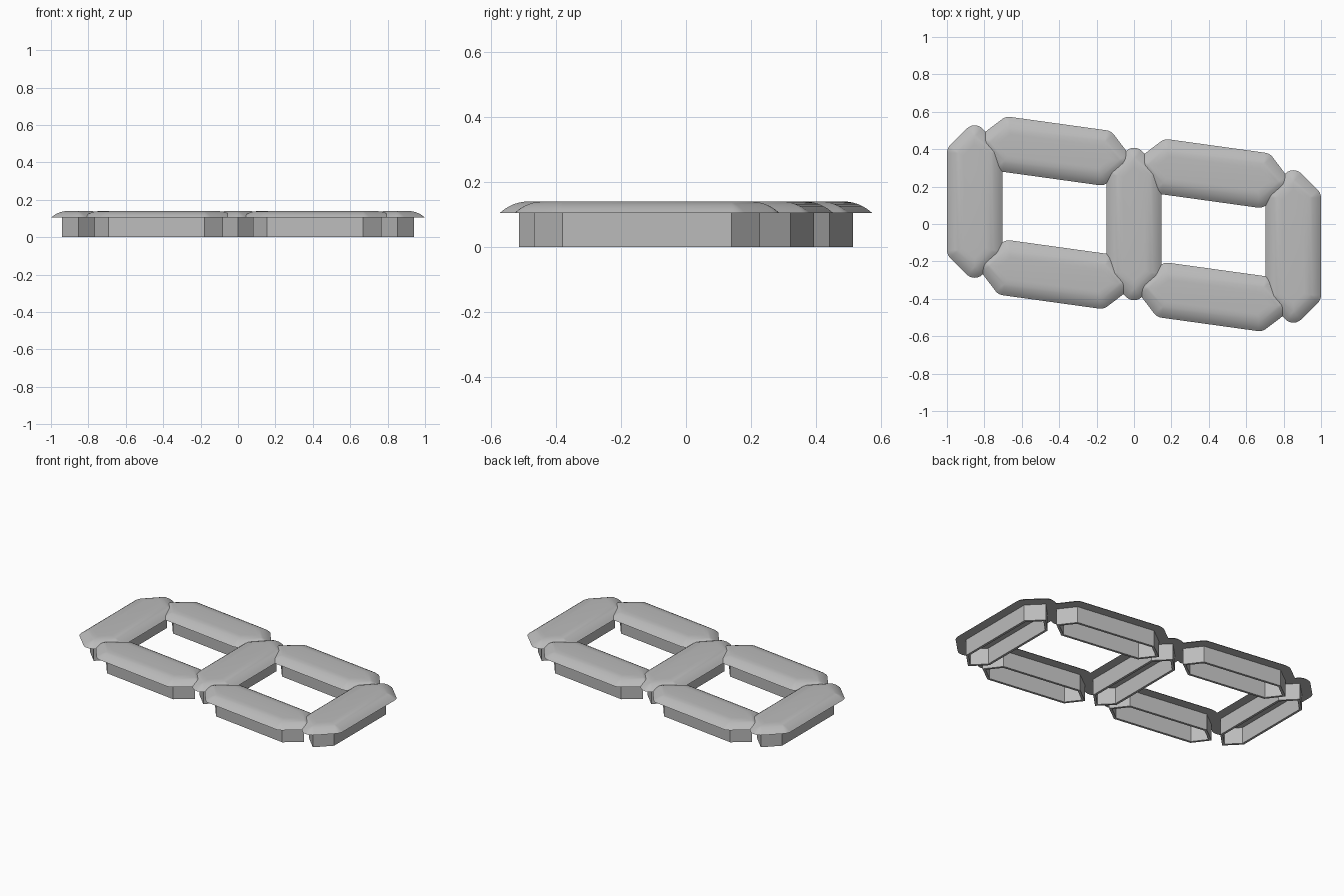
import bpy, bmesh
from math import pi, sin, cos, atan2, radians
from mathutils import Vector

cube = bpy.data.objects.get("Cube")
if cube:
    bpy.data.objects.remove(cube, do_unlink=True)

grey = bpy.data.materials.new("plain_grey")
grey.use_nodes = True
colour = (0.5, 0.5, 0.5, 1)
grey.diffuse_color = colour
grey.node_tree.nodes["Principled BSDF"].inputs["Base Color"].default_value = colour

HALF_WIDTH, TIP, CORNER = 0.088, 0.3475, 0.2595
WALL, BASE_TOP, CAP_BOTTOM, CAP_TOP = 0.015, 0.104, 0.104, 0.14
OVERHANG, ROUNDING = 0.06, 0.09

# Pointed bar footprint, long axis along x, counterclockwise
HEXAGON = [Vector(p) for p in (
    (TIP, 0), (CORNER, HALF_WIDTH), (-CORNER, HALF_WIDTH),
    (-TIP, 0), (-CORNER, -HALF_WIDTH), (CORNER, -HALF_WIDTH))]


def outline(offset, steps=6):
    """Footprint grown with round corners, or shrunk with sharp ones."""
    points = []
    for i, p in enumerate(HEXAGON):
        before = (p - HEXAGON[i - 1]).normalized()
        after = (HEXAGON[(i + 1) % 6] - p).normalized()
        n1, n2 = Vector((before.y, -before.x)), Vector((after.y, -after.x))
        start, turn = atan2(n1.y, n1.x), n1.angle(n2)
        mitre = (n1 + n2) / (1 + n1.dot(n2))
        for k in range(steps + 1):
            a = start + turn * k / steps
            push = Vector((cos(a), sin(a))) if offset > 0 else mitre
            points.append(p + push * offset)
    return points


def loft(bm, sections):
    """Skin a stack of (offset, height) outlines; return first and last rings."""
    rings = [[bm.verts.new((p.x, p.y, z)) for p in outline(d)] for d, z in sections]
    for low, high in zip(rings, rings[1:]):
        for i in range(len(low)):
            j = (i + 1) % len(low)
            bm.faces.new((low[i], low[j], high[j], high[i]))
    return rings[0], rings[-1]


def make_part(name, bm, place, angle):
    bmesh.ops.remove_doubles(bm, verts=bm.verts, dist=0.0001)
    mesh = bpy.data.meshes.new(name)
    bm.to_mesh(mesh)
    bm.free()
    mesh.materials.append(grey)
    obj = bpy.data.objects.new(name, mesh)
    bpy.context.collection.objects.link(obj)
    obj.location = (place[0], place[1], 0)
    obj.rotation_euler.z = angle
    bpy.ops.object.select_all(action='DESELECT')
    obj.select_set(True)
    bpy.context.view_layer.objects.active = obj
    bpy.ops.object.shade_smooth_by_angle(angle=radians(30))


def segment(name, x, y, angle):
    # Hollow base, open underneath
    bm = bmesh.new()
    ceiling = loft(bm, [(0, BASE_TOP), (0, 0), (-WALL, 0), (-WALL, BASE_TOP)])[1]
    bm.faces.new(ceiling)
    bmesh.ops.reverse_faces(bm, faces=bm.faces)
    make_part(name + "_base", bm, (x, y), angle)

    # Domed cap with an overhanging rim
    rise = CAP_TOP - CAP_BOTTOM
    radius = (ROUNDING ** 2 + rise ** 2) / (2 * rise)
    sections = [(0, CAP_BOTTOM)]
    for k in range(7):
        run = ROUNDING * (1 - k / 6)
        z = CAP_TOP - radius + (radius ** 2 - run ** 2) ** 0.5
        sections.append((OVERHANG - ROUNDING + run, z))
    bm = bmesh.new()
    bm.faces.new(loft(bm, sections)[1])
    make_part(name + "_cap", bm, (x, y), angle)


# Three cross bars
for name, side in (("right", -1), ("middle", 0), ("left", 1)):
    segment(name + "_cross_bar", 0.852 * side, -0.12 * side, pi / 2)

# Four slanted long bars
for x_name, sx in (("right", -1), ("left", 1)):
    for y_name, sy in (("front", -1), ("back", 1)):
        segment(f"{y_name}_{x_name}_long_bar", 0.424 * sx,
                0.33 * sy - 0.06 * sx, -radians(7.9))
